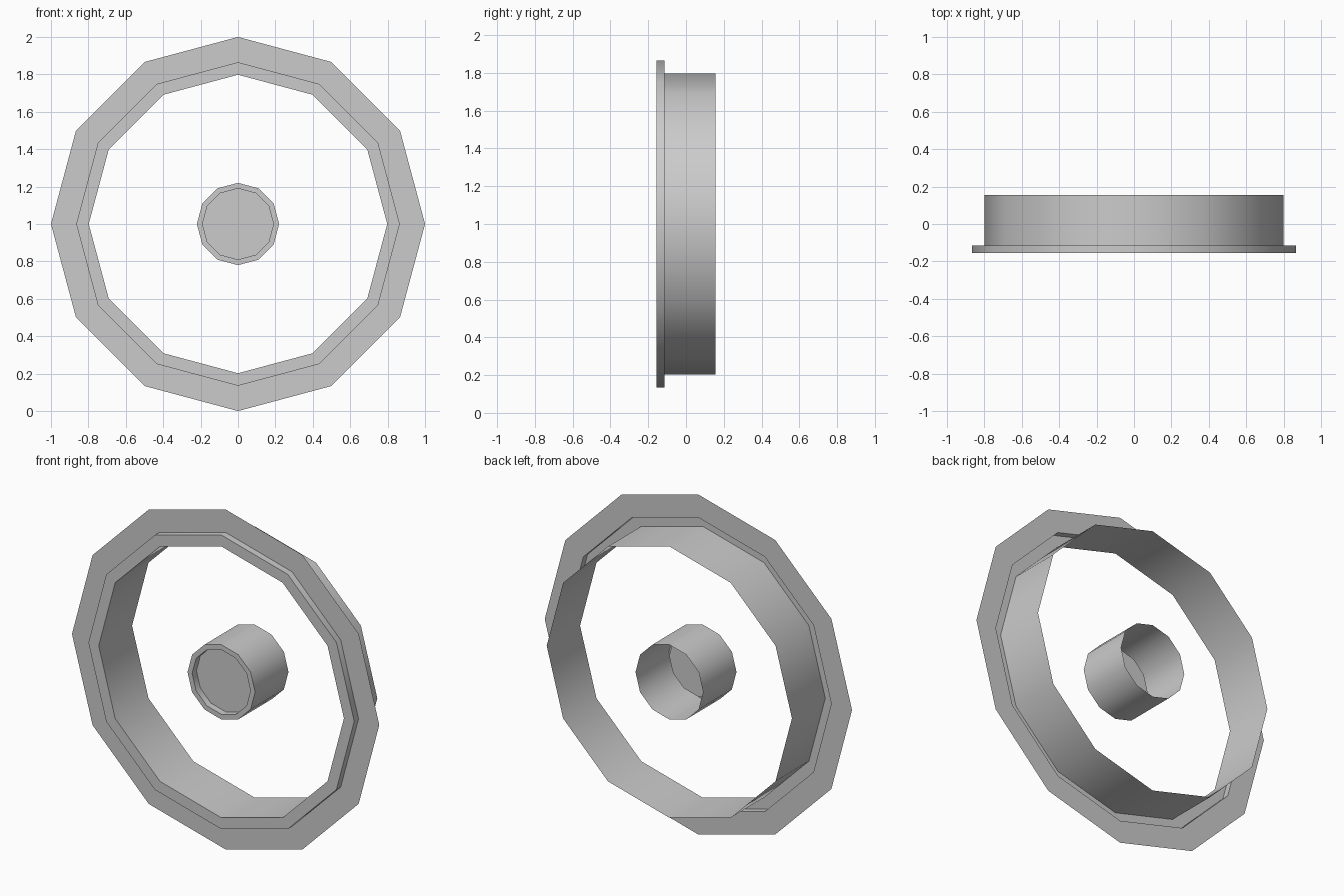
import bpy
import bmesh
from math import cos, sin, pi, radians

if "Cube" in bpy.data.objects:
    bpy.data.objects.remove(bpy.data.objects["Cube"])

SIDES = 12


def lathe(name, profile, cap=False):
    """Spin (radius, y) points around the wheel axle (y axis at z = 1)."""
    bm = bmesh.new()
    loops = []
    for r, y in profile:
        loops.append([bm.verts.new((r * cos(2 * pi * i / SIDES), y,
                                    1 + r * sin(2 * pi * i / SIDES)))
                      for i in range(SIDES)])
    for a, b in zip(loops, loops[1:]):
        for i in range(SIDES):
            j = (i + 1) % SIDES
            bm.faces.new((a[i], a[j], b[j], b[i]))
    if cap:
        bm.faces.new(loops[-1])
    mesh = bpy.data.meshes.new(name)
    bm.to_mesh(mesh)
    bm.free()
    obj = bpy.data.objects.new(name, mesh)
    bpy.context.collection.objects.link(obj)
    # smooth round walls, sharp steps
    bpy.ops.object.select_all(action='DESELECT')
    obj.select_set(True)
    bpy.context.view_layer.objects.active = obj
    bpy.ops.object.shade_smooth_by_angle(angle=radians(40))
    return obj


# Outer flange, raised lip and deep inner wall
lathe("rim", [(1.0, -0.115), (0.865, -0.115), (0.865, -0.155),
              (0.798, -0.155), (0.798, 0.155)])

# Open-backed hub with a recessed front disc
lathe("hub", [(0.22, 0.155), (0.22, -0.155), (0.19, -0.155),
              (0.19, -0.115)], cap=True)
